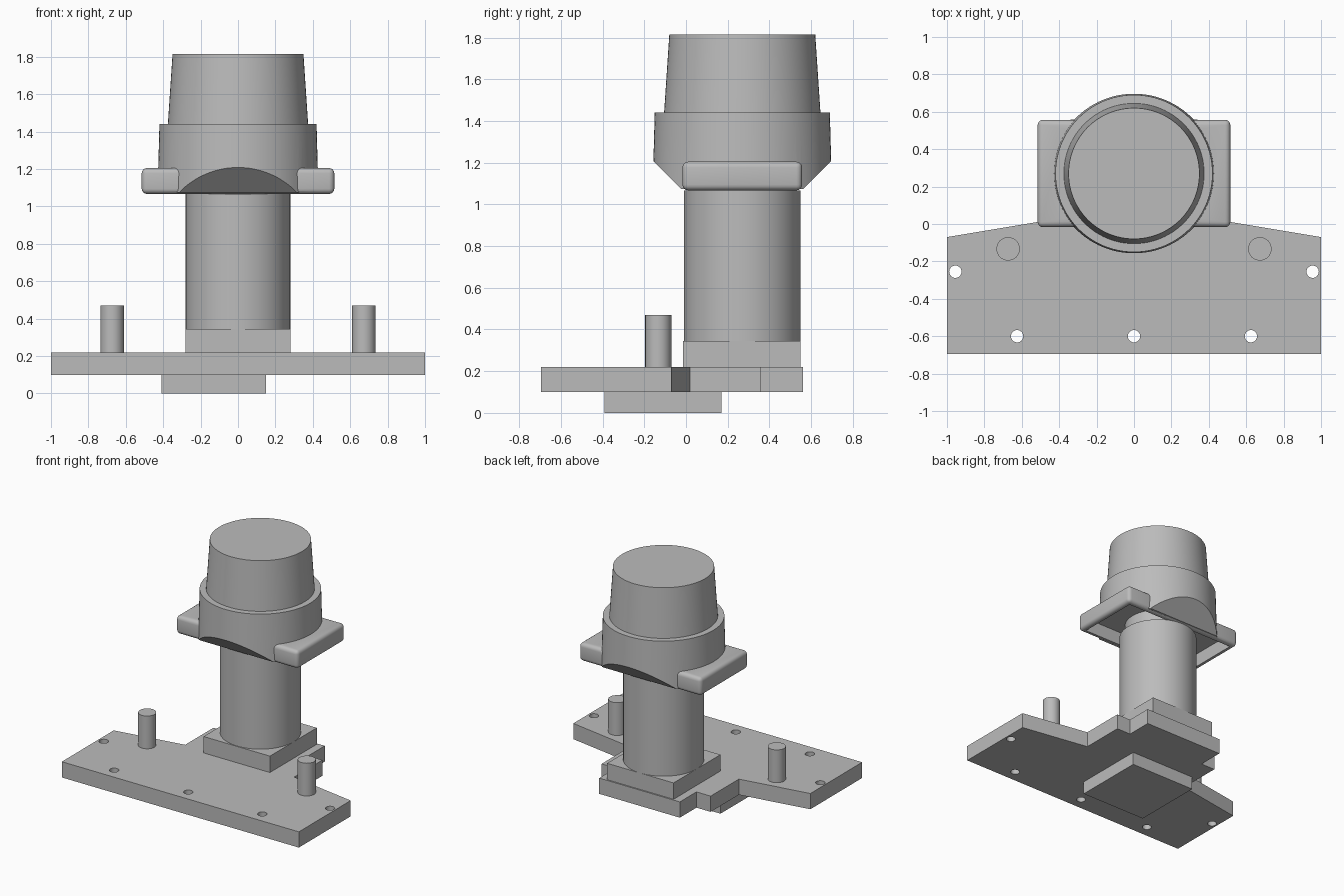
import bpy
import bmesh
from mathutils import Vector

cube = bpy.data.objects.get("Cube")
if cube:
    bpy.data.objects.remove(cube, do_unlink=True)

grey = bpy.data.materials.new("plain grey")
grey.use_nodes = True
grey.diffuse_color = (0.5, 0.5, 0.5, 1)
grey.node_tree.nodes["Principled BSDF"].inputs["Base Color"].default_value = (0.5, 0.5, 0.5, 1)

AXIS_Y = 0.27      # centre line of the post and knob


def finish(name, bm):
    bmesh.ops.recalc_face_normals(bm, faces=bm.faces)
    mesh = bpy.data.meshes.new(name)
    bm.to_mesh(mesh)
    bm.free()
    mesh.materials.append(grey)
    ob = bpy.data.objects.new(name, mesh)
    bpy.context.collection.objects.link(ob)
    return ob


def box_bm(x0, x1, y0, y1, z0, z1):
    bm = bmesh.new()
    bmesh.ops.create_cube(bm, size=1)
    for v in bm.verts:
        v.co = Vector((x0 if v.co.x < 0 else x1,
                       y0 if v.co.y < 0 else y1,
                       z0 if v.co.z < 0 else z1))
    return bm


def cone_bm(x, y, z0, z1, r0, r1, sides=64):
    bm = bmesh.new()
    bmesh.ops.create_cone(bm, cap_ends=True, segments=sides, radius1=r0, radius2=r1, depth=z1 - z0)
    bmesh.ops.translate(bm, verts=bm.verts, vec=(x, y, (z0 + z1) / 2))
    return bm


def smooth(ob):
    bpy.ops.object.select_all(action='DESELECT')
    ob.select_set(True)
    bpy.context.view_layer.objects.active = ob
    bpy.ops.object.shade_smooth_by_angle()


def combine(ob, other, operation):
    mod = ob.modifiers.new(operation.title(), 'BOOLEAN')
    mod.operation = operation
    mod.solver = 'EXACT'
    mod.object = other
    bpy.context.view_layer.objects.active = ob
    bpy.ops.object.modifier_apply(modifier=mod.name)
    bpy.data.objects.remove(other, do_unlink=True)


# Mounting plate: half outline mirrored, then extruded
half = [(1, -0.695), (1, -0.07), (0.46, 0.02), (0.46, 0.36), (0.34, 0.36), (0.34, 0.56)]
outline = half + [(-x, y) for x, y in reversed(half)]
bm = bmesh.new()
face = bm.faces.new([bm.verts.new((x, y, 0.1)) for x, y in outline])
top = bmesh.ops.extrude_face_region(bm, geom=[face])["geom"]
bmesh.ops.translate(bm, verts=[g for g in top if isinstance(g, bmesh.types.BMVert)], vec=(0, 0, 0.12))
plate = finish("mounting_plate", bm)

# Screw holes through the plate
for x, y in [(-0.955, -0.255), (0.955, -0.255), (-0.625, -0.6), (0, -0.6), (0.625, -0.6)]:
    combine(plate, finish("hole_cutter", cone_bm(x, y, 0, 0.3, 0.033, 0.033, 32)), 'DIFFERENCE')
smooth(plate)

# Blocks under and on the plate
finish("lower_block", box_bm(-0.41, 0.15, -0.39, 0.17, 0, 0.1))
finish("post_base", box_bm(-0.28, 0.28, -0.015, 0.55, 0.22, 0.345))

# Guide pins
for side, x in (("left", 0.673), ("right", -0.673)):
    smooth(finish(side + "_guide_pin", cone_bm(x, -0.133, 0.22, 0.47, 0.0625, 0.0625, 32)))

# Post and the narrower neck that enters the cap
smooth(finish("post", cone_bm(0, AXIS_Y, 0.345, 1.067, 0.28, 0.28)))
smooth(finish("neck", cone_bm(0, AXIS_Y, 1.067, 1.18, 0.24, 0.24)))

# Collar, sloped underneath at front and back
bm = cone_bm(0, AXIS_Y, 1.075, 1.44, 0.43, 0.42, 96)
for s in (-1, 1):
    cut = bmesh.ops.bisect_plane(bm, geom=bm.verts[:] + bm.edges[:] + bm.faces[:],
                                 plane_co=(0, AXIS_Y + s * 0.285, 1.067),
                                 plane_no=(0, s, -1), clear_outer=True)
    edges = [g for g in cut["geom_cut"] if isinstance(g, bmesh.types.BMEdge)]
    bmesh.ops.holes_fill(bm, edges=edges, sides=0)
collar = finish("collar", bm)

# Rounded flange with two side lugs, hollow underneath
bm = box_bm(-0.515, 0.515, AXIS_Y - 0.287, AXIS_Y + 0.287, 1.067, 1.205)
bmesh.ops.bevel(bm, geom=bm.edges[:], offset=0.028, segments=4, profile=0.5, affect='EDGES')
combine(collar, finish("flange", bm), 'UNION')
combine(collar, finish("hollow_cutter", box_bm(-0.475, 0.475, AXIS_Y - 0.247, AXIS_Y + 0.247, 1.0, 1.17)),
        'DIFFERENCE')
collar.name = "collar_with_flange"
smooth(collar)

# Tapered knob on top
smooth(finish("knob", cone_bm(0, AXIS_Y, 1.44, 1.815, 0.375, 0.35, 96)))
